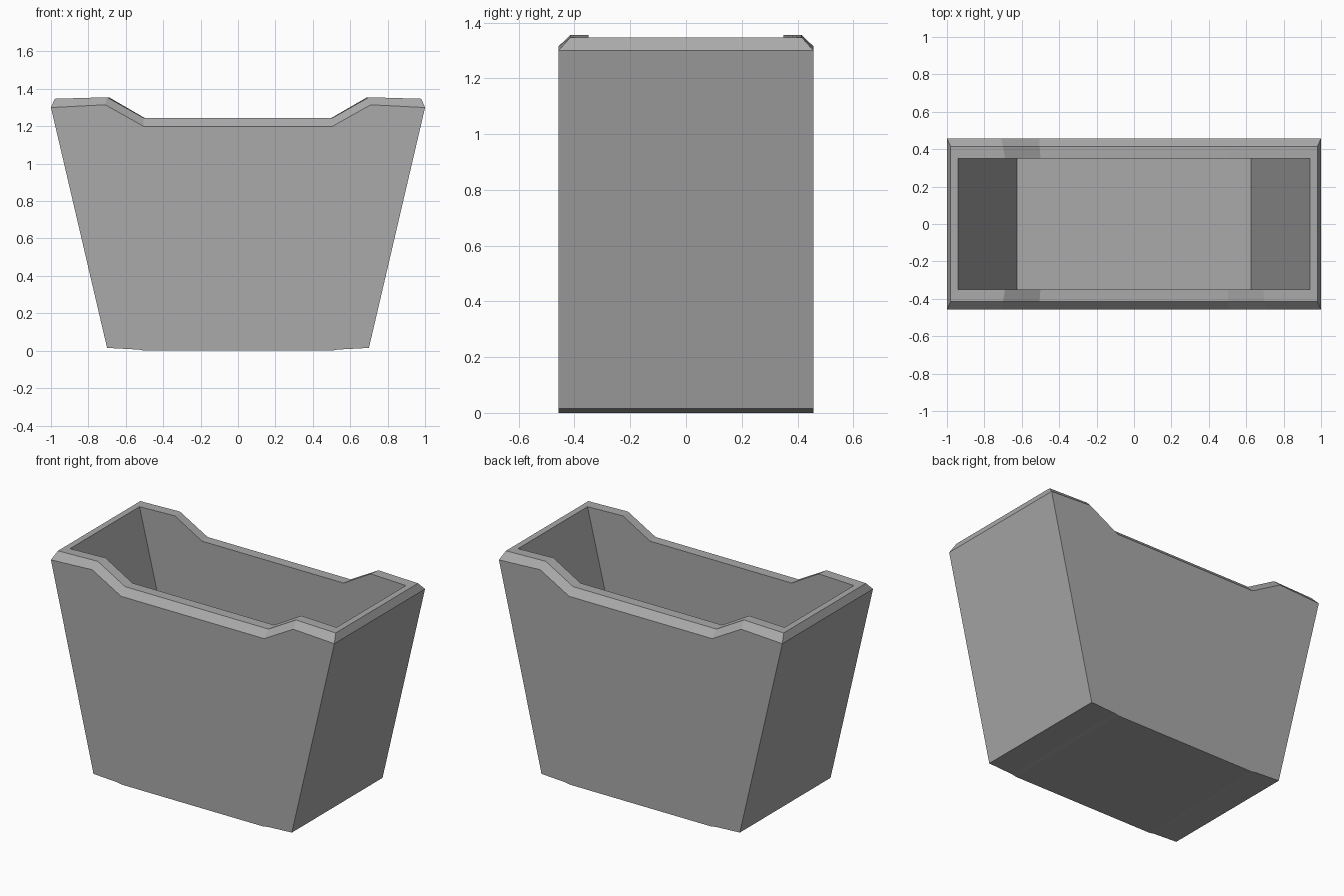
import bpy
import bmesh

cube = bpy.data.objects.get("Cube")
if cube:
    bpy.data.objects.remove(cube, do_unlink=True)

grey = bpy.data.materials.new("stone grey")
grey.use_nodes = True
colour = (0.4, 0.4, 0.4, 1)
grey.diffuse_color = colour
grey.node_tree.nodes["Principled BSDF"].inputs["Base Color"].default_value = colour

# Each ring: half depth, then (x, z) of its end, shoulder and notch points
RINGS = [
    (0.457, [(0.70, 0.015), (0.53, 0.006), (0.50, 0.0)]),     # underside
    (0.457, [(1.00, 1.30), (0.71, 1.315), (0.505, 1.20)]),    # outer wall top
    (0.415, [(0.98, 1.347), (0.70, 1.355), (0.505, 1.245)]),  # rim chamfer
    (0.350, [(0.94, 1.347), (0.69, 1.355), (0.50, 1.245)]),   # inner rim
    (0.350, [(0.625, 0.06), (0.50, 0.06), (0.40, 0.06)]),     # inner floor
]


def add_ring(bm, depth, half):
    """Mirror the half profile in x, then run it along the front and back."""
    row = [(-x, z) for x, z in half] + [(x, z) for x, z in reversed(half)]
    front = [bm.verts.new((x, -depth, z)) for x, z in row]
    back = [bm.verts.new((x, depth, z)) for x, z in reversed(row)]
    return front + back


def cap(bm, ring):
    """Close a ring with strips running from front to back."""
    n = len(ring)
    for i in range(n // 2 - 1):
        bm.faces.new((ring[i], ring[i + 1], ring[n - 2 - i], ring[n - 1 - i]))


# Tapered open tub with notched, chamfered rim
bm = bmesh.new()
rings = [add_ring(bm, depth, half) for depth, half in RINGS]
for low, high in zip(rings, rings[1:]):
    for i in range(len(low)):
        j = (i + 1) % len(low)
        bm.faces.new((low[i], low[j], high[j], high[i]))
cap(bm, rings[0])
cap(bm, rings[-1])
bmesh.ops.recalc_face_normals(bm, faces=bm.faces)

mesh = bpy.data.meshes.new("tub")
bm.to_mesh(mesh)
bm.free()
mesh.materials.append(grey)
tub = bpy.data.objects.new("tub", mesh)
bpy.context.collection.objects.link(tub)
